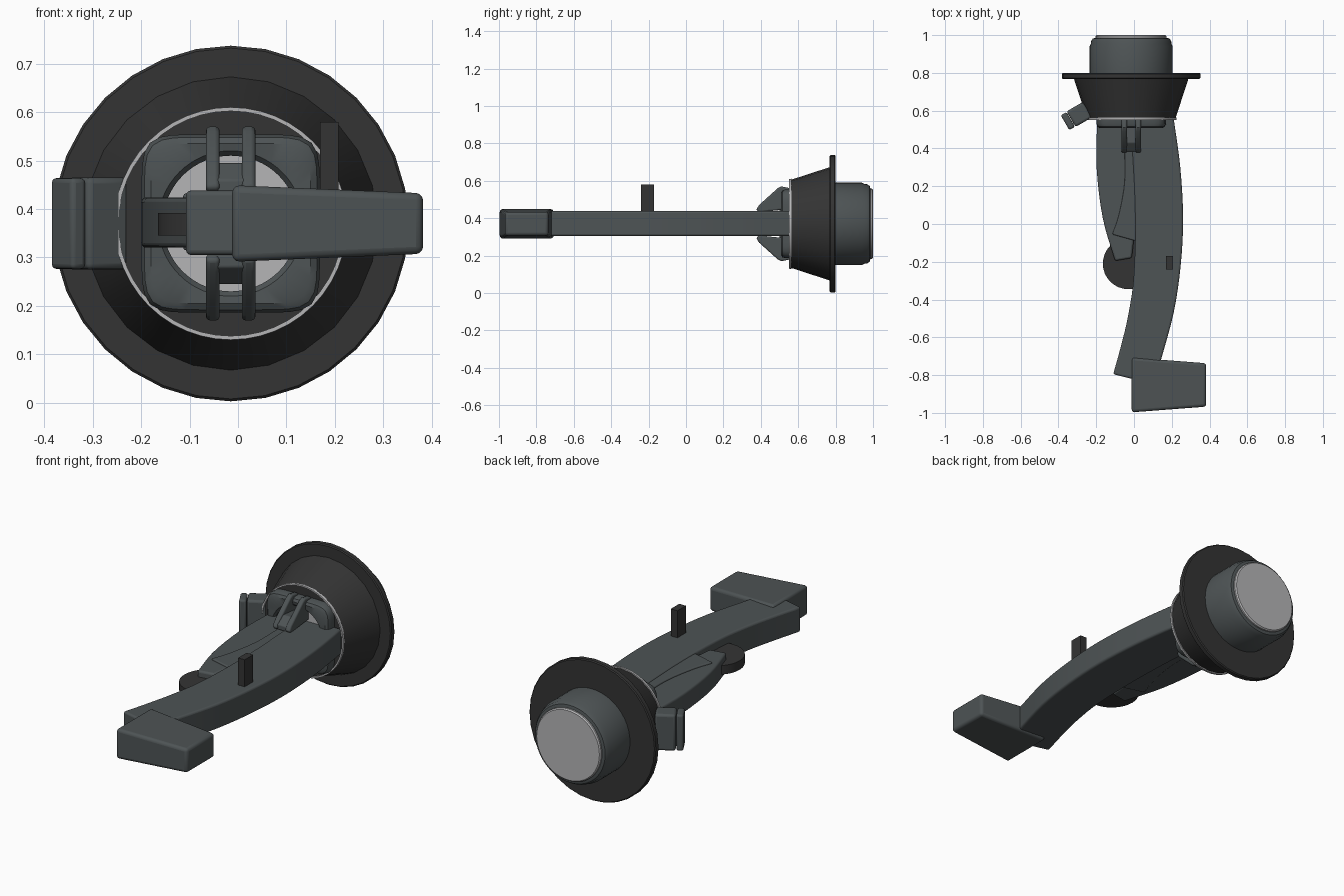
import bpy, bmesh, math
from mathutils import Matrix, Vector

old = bpy.data.objects.get("Cube")
if old:
    bpy.data.objects.remove(old, do_unlink=True)

AX, AZ = -0.015, 0.37  # axis of the round housing


def material(name, rgb):
    m = bpy.data.materials.new(name)
    m.use_nodes = True
    m.diffuse_color = (*rgb, 1)
    m.node_tree.nodes["Principled BSDF"].inputs["Base Color"].default_value = (*rgb, 1)
    return m


SLATE = material("slate grey", (0.075, 0.087, 0.09))
DARK = material("charcoal", (0.034, 0.034, 0.034))
LIGHT = material("light grey", (0.46, 0.46, 0.47))


def finish(name, bm, mat, bevel=0.0):
    bmesh.ops.recalc_face_normals(bm, faces=bm.faces)
    mesh = bpy.data.meshes.new(name)
    bm.to_mesh(mesh)
    bm.free()
    mesh.materials.append(mat)
    ob = bpy.data.objects.new(name, mesh)
    bpy.context.collection.objects.link(ob)
    if bevel:
        mod = ob.modifiers.new("rounded edges", "BEVEL")
        mod.width, mod.segments = bevel, 3
        mod.limit_method, mod.angle_limit = "ANGLE", math.radians(40)
    bpy.ops.object.select_all(action="DESELECT")
    ob.select_set(True)
    bpy.context.view_layer.objects.active = ob
    bpy.ops.object.shade_smooth_by_angle(angle=math.radians(35))
    return ob


def lathe(name, profile, mat, n=48, closed=False):
    """Rings of (radius, y, squareness) around the housing axis."""
    bm = bmesh.new()
    rings = []
    for r, y, p in profile:
        ring = []
        for i in range(n):
            a = math.tau * i / n
            c, s = math.cos(a), math.sin(a)
            k = r / (abs(c) ** p + abs(s) ** p) ** (1 / p)
            ring.append(bm.verts.new((AX + k * c, y, AZ + k * s)))
        rings.append(ring)
    pairs = list(zip(rings, rings[1:]))
    if closed:
        pairs.append((rings[-1], rings[0]))
    else:
        bm.faces.new(rings[0])
        bm.faces.new(rings[-1])
    for a, b in pairs:
        for i in range(n):
            j = (i + 1) % n
            bm.faces.new((a[i], a[j], b[j], b[i]))
    return finish(name, bm, mat)


def prism(name, points, lo, hi, mat, bevel=0.0, axis="z"):
    """Outline swept along z (points are x, y) or along x (points are y, z)."""
    place = (lambda p, t: (*p, t)) if axis == "z" else (lambda p, t: (t, *p))
    bm = bmesh.new()
    a = [bm.verts.new(place(p, lo)) for p in points]
    b = [bm.verts.new(place(p, hi)) for p in points]
    bm.faces.new(a)
    bm.faces.new(b)
    for i in range(len(a)):
        j = (i + 1) % len(a)
        bm.faces.new((a[i], a[j], b[j], b[i]))
    return finish(name, bm, mat, bevel)


def box(name, centre, size, mat, bevel=0.0, turn=0.0):
    bm = bmesh.new()
    m = (Matrix.Translation(centre) @ Matrix.Rotation(math.radians(turn), 4, "Z")
         @ Matrix.Diagonal((*size, 1)))
    bmesh.ops.create_cube(bm, size=1, matrix=m)
    return finish(name, bm, mat, bevel)


def smooth(pts, steps=4):
    """Catmull-Rom curve through the points."""
    v = [Vector(p) for p in pts]
    v = [2 * v[0] - v[1]] + v + [2 * v[-1] - v[-2]]
    out = []
    for a, b, c, d in zip(v, v[1:], v[2:], v[3:]):
        for i in range(steps):
            t = i / steps
            out.append(0.5 * (2 * b + (c - a) * t + (2 * a - 5 * b + 4 * c - d) * t * t
                              + (3 * b - a - 3 * c + d) * t ** 3))
    return [tuple(p) for p in out] + [tuple(pts[-1])]


# Round housing
lathe("housing_cone", [(0.235, 0.56, 2), (0.305, 0.775, 2)], DARK, 24)
lathe("mounting_flange", [(0.362, 0.768, 2), (0.367, 0.773, 2), (0.367, 0.795, 2),
                          (0.362, 0.8, 2)], DARK, 32)
lathe("front_trim_ring", [(0.232, 0.55, 2), (0.24, 0.55, 2), (0.241, 0.563, 2),
                          (0.232, 0.563, 2)], LIGHT, closed=True)
lathe("rear_drum", [(0.22, 0.79, 2), (0.22, 0.94, 2), (0.213, 0.955, 2), (0.212, 0.968, 2),
                    (0.203, 0.982, 2), (0.188, 0.986, 2)], SLATE)
lathe("rear_cap", [(0.188, 0.98, 2), (0.188, 0.994, 2), (0.182, 1.0, 2)], LIGHT)

# Square frame around the front disc
lathe("front_frame", [(0.14, 0.56, 2), (0.14, 0.522, 2), (0.15, 0.51, 2), (0.165, 0.507, 7),
                      (0.178, 0.515, 7), (0.184, 0.53, 7), (0.184, 0.565, 7)],
      SLATE, 64, closed=True)
lathe("front_disc", [(0.142, 0.535, 2), (0.142, 0.56, 2)], LIGHT)

# Paired forks above and below the axis
fork = [(0.56, 0.19), (0.51, 0.2), (0.49, 0.19), (0.39, 0.1), (0.375, 0.075), (0.39, 0.062),
        (0.56, 0.08)]
web = [(0.53, 0.115), (0.43, 0.125), (0.385, 0.09), (0.385, 0.065), (0.53, 0.075)]
for side, s in (("upper", 1), ("lower", -1)):
    for tag, x in (("right", -0.066), ("left", 0.008)):
        prism(f"{side}_{tag}_prong", [(y, AZ + s * z) for y, z in fork], x, x + 0.028,
              SLATE, 0.008, "x")
    prism(f"{side}_fork_web", [(y, AZ + s * z) for y, z in web], -0.05, 0.02, SLATE, 0.004, "x")

# Long curved arm
outer = smooth([(0.21, 0.56), (0.245, 0.3), (0.26, 0.03), (0.247, -0.22), (0.21, -0.47),
                (0.14, -0.73), (0.11, -0.85)])
inner = smooth([(-0.11, -0.795), (-0.07, -0.65), (-0.03, -0.48), (0, -0.26), (0.005, 0.1),
                (-0.02, 0.56)])
prism("main_arm", outer + inner, 0.305, 0.438, SLATE, 0.01)

# Short lever, its raised wedge and its wheel
lever_edge = smooth([(-0.195, 0.56), (-0.198, 0.3), (-0.165, 0.03), (-0.1, -0.195)])
prism("side_lever", lever_edge + [(-0.012, -0.18), (0.02, 0.1), (0, 0.56)], 0.32, 0.424,
      SLATE, 0.01)
prism("lever_wedge", smooth([(-0.05, 0.4), (-0.05, 0.22), (-0.08, 0.05), (-0.115, -0.055)])
      + [(0.01, -0.09), (0.02, 0.1), (0, 0.4)], 0.315, 0.432, SLATE, 0.006)
wheel = [(-0.03 + 0.135 * math.cos(math.tau * i / 32), -0.21 + 0.135 * math.sin(math.tau * i / 32))
         for i in range(32)]
prism("lever_wheel", wheel, 0.345, 0.392, DARK)

# Tapered block at the arm's free end
bm = bmesh.new()
bmesh.ops.create_cube(bm, size=1)
for v in bm.verts:
    left = v.co.x > 0
    v.co = (0.382 if left else -0.012,
            -0.852 + v.co.y * (0.23 if left else 0.29),
            AZ + v.co.z * (0.125 if left else 0.158))
finish("end_block", bm, SLATE, 0.015)

# Upright tab on the arm
box("upright_tab", (0.188, -0.205, 0.5), (0.038, 0.07, 0.16), DARK)

# Angled connector beside the housing
box("connector_body", (-0.29, 0.58, AZ), (0.1, 0.095, 0.19), SLATE, 0.012, 30)
box("connector_cover", (-0.35, 0.545, AZ), (0.035, 0.09, 0.188), SLATE, 0.01, 30)
box("connector_neck", (-0.235, 0.61, AZ), (0.06, 0.06, 0.14), DARK, 0.005, 30)
